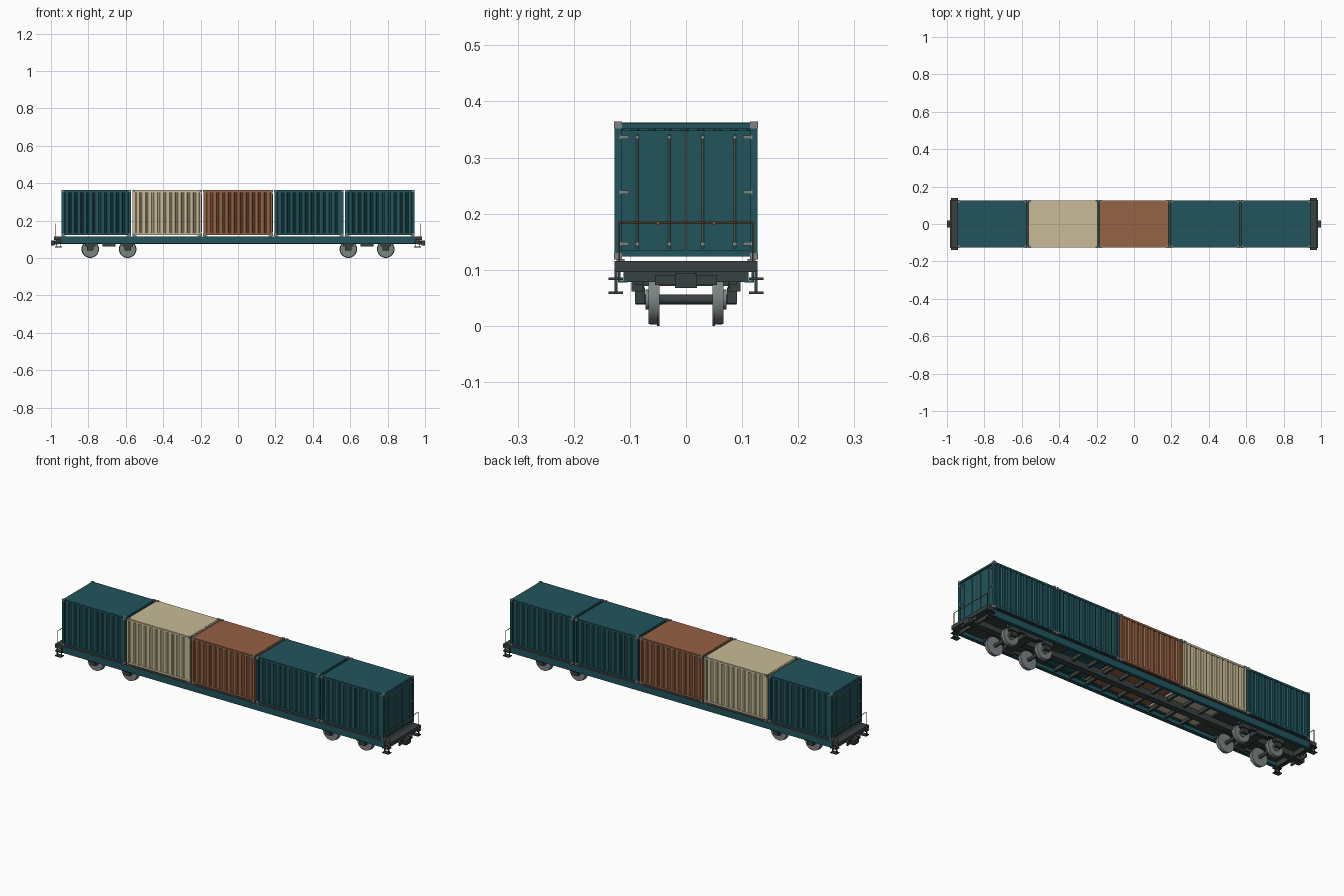
import bpy, bmesh, math
from mathutils import Matrix, Vector

if "Cube" in bpy.data.objects:
    bpy.data.objects.remove(bpy.data.objects["Cube"], do_unlink=True)


def material(name, r, g, b):
    m = bpy.data.materials.new(name)
    m.use_nodes = True
    m.diffuse_color = (r, g, b, 1)
    m.node_tree.nodes["Principled BSDF"].inputs["Base Color"].default_value = (r, g, b, 1)
    return m


TEAL = material("teal paint", 0.015, 0.09, 0.108)
CREAM = material("cream paint", 0.58, 0.50, 0.31)
RUST = material("rust brown paint", 0.30, 0.122, 0.06)
DARK = material("dark iron", 0.04, 0.052, 0.052)
STEEL = material("steel grey", 0.2, 0.23, 0.23)
ORANGE = material("orange rail paint", 0.33, 0.1, 0.02)


def finish(name, bm, mat, smooth=False, matrix=None):
    if matrix:
        bm.transform(matrix)
    mesh = bpy.data.meshes.new(name)
    bm.to_mesh(mesh)
    bm.free()
    mesh.materials.append(mat)
    ob = bpy.data.objects.new(name, mesh)
    bpy.context.collection.objects.link(ob)
    if smooth:
        bpy.ops.object.select_all(action='DESELECT')
        ob.select_set(True)
        bpy.context.view_layer.objects.active = ob
        bpy.ops.object.shade_smooth_by_angle(angle=math.radians(35))
    return ob


def box(bm, x0, x1, y0, y1, z0, z1):
    size = Matrix.Diagonal((x1 - x0, y1 - y0, z1 - z0, 1))
    mid = Matrix.Translation(((x0 + x1) / 2, (y0 + y1) / 2, (z0 + z1) / 2))
    bmesh.ops.create_cube(bm, size=1, matrix=mid @ size)


def cbox(bm, x, y, z, sx, sy, sz):
    box(bm, x - sx / 2, x + sx / 2, y - sy / 2, y + sy / 2, z - sz / 2, z + sz / 2)


def rod(bm, a, b, r, sides=8, r2=None):
    a, b = Vector(a), Vector(b)
    turn = (b - a).to_track_quat('Z', 'Y').to_matrix().to_4x4()
    bmesh.ops.create_cone(bm, cap_ends=True, segments=sides, radius1=r, radius2=r2 or r,
                          depth=(b - a).length,
                          matrix=Matrix.Translation((a + b) / 2) @ turn)


def corrugation(bm, length, dist, z0, z1, waves, angle):
    """Trapezoid-folded sheet facing -y, turned about z."""
    step, depth = length / waves, 0.006
    pts = []
    for i in range(waves):
        u = -length / 2 + i * step
        pts += [(u + step * f, -dist + d) for f, d in
                ((0, depth), (0.18, depth), (0.32, 0), (0.86, 0))]
    pts.append((length / 2, -dist + depth))
    turn = Matrix.Rotation(angle, 4, 'Z')
    low = [bm.verts.new(turn @ Vector((u, v, z0))) for u, v in pts]
    high = [bm.verts.new(turn @ Vector((u, v, z1))) for u, v in pts]
    for i in range(len(pts) - 1):
        bm.faces.new((low[i], low[i + 1], high[i + 1], high[i]))


HL, HW, Z0, Z1 = 0.185, 0.127, 0.118, 0.363    # container half length, half width, heights


def container(label, x, mat, door_side):
    place = Matrix.Translation((x, 0, 0))
    if door_side < 0:
        place = place @ Matrix.Rotation(math.pi, 4, 'Z')

    # Frame: posts, rails, roof and floor
    bm = bmesh.new()
    for sx in (-1, 1):
        for sy in (-1, 1):
            cbox(bm, sx * (HL - 0.006), sy * (HW - 0.006), (Z0 + Z1) / 2, 0.012, 0.012, Z1 - Z0 - 0.01)
        for z in (Z0 + 0.011, Z1 - 0.007):
            cbox(bm, sx * (HL - 0.005), 0, z, 0.009, 2 * HW - 0.02, 0.01)
    for sy in (-1, 1):
        for z in (Z0 + 0.011, Z1 - 0.007):
            cbox(bm, 0, sy * (HW - 0.005), z, 2 * HL - 0.02, 0.009, 0.01)
    cbox(bm, 0, 0, Z1 - 0.004, 2 * HL - 0.012, 2 * HW - 0.012, 0.006)
    cbox(bm, 0, 0, Z0 + 0.01, 2 * HL - 0.012, 2 * HW - 0.012, 0.006)
    finish(label + "_frame", bm, mat, matrix=place)

    # Corrugated walls on the sides and the blind end
    bm = bmesh.new()
    for angle in (0, math.pi):
        corrugation(bm, 2 * HL - 0.02, HW - 0.002, Z0 + 0.014, Z1 - 0.01, 11, angle)
    corrugation(bm, 2 * HW - 0.02, HL - 0.003, Z0 + 0.014, Z1 - 0.01, 8, -math.pi / 2)
    finish(label + "_walls", bm, mat, matrix=place)

    # Pair of doors
    bm = bmesh.new()
    for sy in (-1, 1):
        cbox(bm, HL - 0.007, sy * 0.06, (Z0 + Z1) / 2, 0.006, 0.116, Z1 - Z0 - 0.03)
    finish(label + "_doors", bm, mat, matrix=place)
    bm = bmesh.new()
    cbox(bm, HL - 0.005, 0, (Z0 + Z1) / 2, 0.004, 0.005, Z1 - Z0 - 0.03)
    finish(label + "_door_seal", bm, DARK, matrix=place)

    # Lock rods, brackets and hinges
    bm = bmesh.new()
    for sy in (-1, 1):
        for y in (0.03, 0.087):
            rod(bm, (HL - 0.001, sy * y, Z0 + 0.02), (HL - 0.001, sy * y, Z1 - 0.022), 0.002)
            for z in (0.146, 0.336):
                cbox(bm, HL - 0.002, sy * y, z, 0.006, 0.008, 0.005)
        for z in (0.146, 0.238, 0.336):
            cbox(bm, HL - 0.002, sy * 0.11, z, 0.005, 0.017, 0.006)
    finish(label + "_door_hardware", bm, STEEL, matrix=place)

    # Corner castings
    bm = bmesh.new()
    for sx in (-1, 1):
        for sy in (-1, 1):
            for z in (Z0 + 0.006, Z1 - 0.005):
                cbox(bm, sx * (HL - 0.006), sy * (HW - 0.006), z, 0.014, 0.014, 0.012)
    finish(label + "_corner_castings", bm, STEEL, matrix=place)


for i, (mat, door) in enumerate(((TEAL, -1), (CREAM, 1), (RUST, 1), (TEAL, 1), (TEAL, 1))):
    container("container_%d" % (i + 1), (i - 2) * 0.379, mat, door)

# Side sills: channel beams
bm = bmesh.new()
for s in (-1, 1):
    cbox(bm, 0, s * 0.119, 0.094, 1.9, 0.005, 0.034)
    for z in (0.079, 0.109):
        cbox(bm, 0, s * 0.113, z, 1.9, 0.017, 0.004)
finish("side_sills", bm, TEAL)

# Underframe: centre sill, cross members, end decks
bm = bmesh.new()
cbox(bm, 0, 0, 0.092, 1.94, 0.034, 0.034)
for i in range(-4, 5):
    cbox(bm, i * 0.0945, 0, 0.1, 0.012, 0.222, 0.018)
for s in (-1, 1):
    cbox(bm, s * 0.7, 0, 0.107, 0.5, 0.222, 0.008)
    cbox(bm, s * 0.964, 0, 0.106, 0.04, 0.254, 0.02)
    cbox(bm, s * 0.945, 0, 0.094, 0.008, 0.222, 0.032)
    cbox(bm, 0, s * 0.119, 0.1135, 1.9, 0.014, 0.005)
finish("underframe", bm, DARK)

# Container locks on the sills
bm = bmesh.new()
for i in range(-2, 3):
    for sx in (-1, 1):
        for sy in (-1, 1):
            cbox(bm, i * 0.379 + sx * 0.172, sy * 0.117, 0.116, 0.018, 0.014, 0.006)
finish("container_locks", bm, STEEL)

# Couplers
bm = bmesh.new()
for s in (-1, 1):
    cbox(bm, s * 0.974, 0, 0.082, 0.03, 0.03, 0.02)
    cbox(bm, s * 0.991, 0, 0.08, 0.018, 0.04, 0.026)
    cbox(bm, s * 0.982, 0, 0.082, 0.006, 0.11, 0.018)
finish("couplers", bm, DARK)

# Corner steps
bm = bmesh.new()
for sx in (-1, 1):
    for sy in (-1, 1):
        for z in (0.084, 0.059):
            cbox(bm, sx * 0.96, sy * 0.125, z, 0.036, 0.026, 0.004)
        for dx in (-0.012, 0.012):
            cbox(bm, sx * 0.96 + dx, sy * 0.125, 0.08, 0.004, 0.005, 0.045)
finish("corner_steps", bm, DARK)

# End handrails
bm = bmesh.new()
for sx in (-1, 1):
    x = sx * 0.974
    rod(bm, (x, -0.119, 0.184), (x, 0.119, 0.184), 0.0016)
    for sy in (-1, 1):
        rod(bm, (x, sy * 0.119, 0.115), (x, sy * 0.119, 0.185), 0.0016)
        cbox(bm, x, sy * 0.05, 0.182, 0.003, 0.006, 0.004)
finish("end_handrails", bm, ORANGE)

# Bogies
for sx, label in ((-1, "right"), (1, "left")):
    xc = sx * 0.69
    frame, wheels, axles = bmesh.new(), bmesh.new(), bmesh.new()
    cbox(frame, xc, 0, 0.082, 0.05, 0.16, 0.022)
    for sy in (-1, 1):
        cbox(frame, xc, sy * 0.084, 0.083, 0.27, 0.014, 0.018)
        cbox(frame, xc, sy * 0.084, 0.072, 0.07, 0.018, 0.02)
    for dx in (-0.1, 0.1):
        x = xc + dx
        rod(axles, (x, -0.09, 0.047), (x, 0.09, 0.047), 0.009, 16)
        for sy in (-1, 1):
            cbox(frame, x, sy * 0.082, 0.054, 0.034, 0.018, 0.028)
            cbox(frame, x, sy * 0.087, 0.075, 0.056, 0.02, 0.028)
            rod(wheels, (x, sy * 0.05, 0.047), (x, sy * 0.067, 0.047), 0.045, 32, 0.044)
            rod(wheels, (x, sy * 0.047, 0.047), (x, sy * 0.052, 0.047), 0.047, 32)
            rod(wheels, (x, sy * 0.066, 0.047), (x, sy * 0.072, 0.047), 0.018, 20)
    finish(label + "_bogie_frame", frame, DARK)
    finish(label + "_bogie_axles", axles, DARK, True)
    finish(label + "_bogie_wheels", wheels, STEEL, True)
